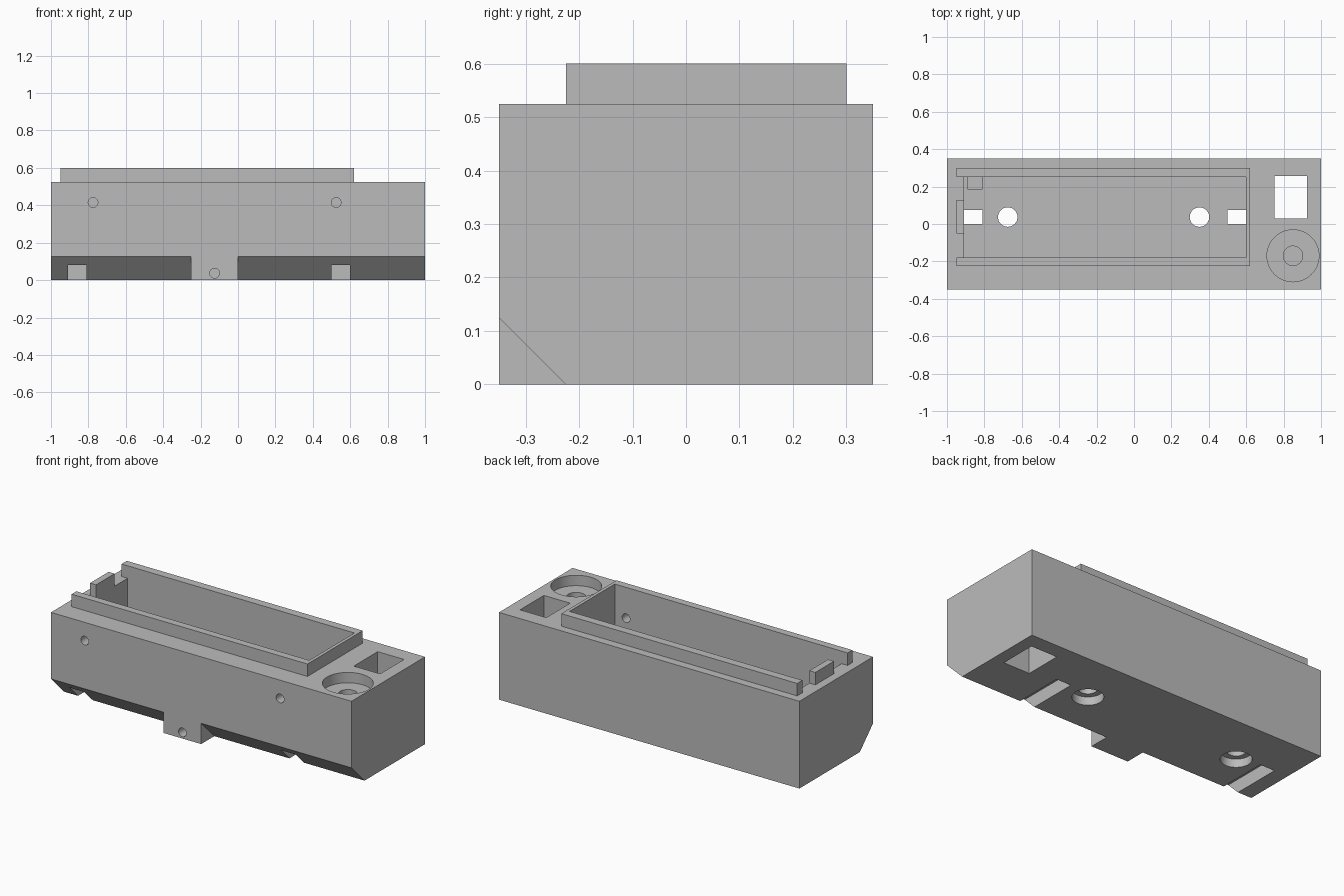
import bpy, bmesh, math

cube = bpy.data.objects.get("Cube")
if cube:
    bpy.data.objects.remove(cube, do_unlink=True)

grey = bpy.data.materials.new("plain grey")
grey.use_nodes = True
COLOUR = (0.5, 0.5, 0.5, 1)
grey.diffuse_color = COLOUR
grey.node_tree.nodes["Principled BSDF"].inputs["Base Color"].default_value = COLOUR


def prism(name, points, axis, lo, hi):
    """Extrude a 2D outline along an axis from lo to hi."""
    place = {"x": lambda a, b, t: (t, a, b),
             "y": lambda a, b, t: (a, t, b),
             "z": lambda a, b, t: (a, b, t)}[axis]
    bm = bmesh.new()
    low = [bm.verts.new(place(a, b, lo)) for a, b in points]
    high = [bm.verts.new(place(a, b, hi)) for a, b in points]
    bm.faces.new(low)
    bm.faces.new(high)
    n = len(points)
    for i in range(n):
        j = (i + 1) % n
        bm.faces.new((low[i], low[j], high[j], high[i]))
    bmesh.ops.recalc_face_normals(bm, faces=bm.faces)
    mesh = bpy.data.meshes.new(name)
    bm.to_mesh(mesh)
    bm.free()
    mesh.materials.append(grey)
    obj = bpy.data.objects.new(name, mesh)
    bpy.context.collection.objects.link(obj)
    return obj


def rect(x0, x1, y0, y1):
    return [(x0, y0), (x1, y0), (x1, y1), (x0, y1)]


def circle(cx, cy, r, n=48):
    return [(cx + r * math.cos(math.tau * i / n), cy + r * math.sin(math.tau * i / n))
            for i in range(n)]


def cut(target, points, axis, lo, hi):
    """Subtract a prism from the target and drop the cutter."""
    cutter = prism("cutter", points, axis, lo, hi)
    cutter.hide_render = True
    mod = target.modifiers.new("cut", "BOOLEAN")
    mod.operation, mod.solver, mod.object = "DIFFERENCE", "EXACT", cutter
    bpy.context.view_layer.update()
    graph = bpy.context.evaluated_depsgraph_get()
    mesh = bpy.data.meshes.new_from_object(target.evaluated_get(graph))
    target.modifiers.clear()
    target.data = mesh
    bpy.data.objects.remove(cutter, do_unlink=True)


FLOOR, TOP, RIM_TOP = 0.125, 0.525, 0.6
body = prism("body", rect(-1, 1, -0.35, 0.35), "z", 0, TOP)

# Sloped lower front edge, leaving a square tab in the middle
slope = [(-0.4, 0.175), (-0.4, -0.05), (-0.175, -0.05)]
for x0, x1 in ((-1.1, -0.25), (0, 1.1)):
    cut(body, slope, "x", x0, x1)

# Main compartment
cut(body, rect(-0.91, 0.6, -0.18, 0.25), "z", FLOOR, 0.7)

# Cable channels under the floor that turn up into the compartment
channel = [(-0.4, -0.05), (0.075, -0.05), (0.075, 0.2), (0, 0.2), (0, 0.08), (-0.4, 0.08)]
for x0, x1 in ((-0.908, -0.81), (0.5, 0.598)):
    cut(body, channel, "x", x0, x1)

# Screw holes with wide recesses below
for x in (-0.675, 0.35):
    cut(body, circle(x, 0.037, 0.085), "z", -0.05, 0.05)
    cut(body, circle(x, 0.037, 0.052), "z", -0.05, 0.2)

# Square through hole and stepped round socket
cut(body, rect(0.75, 0.925, 0.03, 0.257), "z", -0.1, 0.7)
cut(body, circle(0.85, -0.17, 0.139), "z", TOP - 0.0625, 0.7)
cut(body, circle(0.85, -0.17, 0.052), "z", 0.25, 0.7)

# Small pin holes in the front
for x, z, depth in ((-0.775, 0.415, -0.1), (0.525, 0.415, -0.1), (-0.125, 0.037, -0.1)):
    cut(body, circle(x, z, 0.026, 32), "y", -0.4, depth)

# Raised rim, open on the right, with a short end tab
outline = [(-0.95, -0.225), (0.62, -0.225), (0.62, 0.3), (-0.95, 0.3),
           (-0.95, 0.25), (0.6, 0.25), (0.6, -0.18), (-0.95, -0.18)]
rim = prism("rim", outline, "z", TOP, RIM_TOP)
tab = prism("end_tab", rect(-0.95, -0.91, -0.05, 0.127), "z", TOP, RIM_TOP)

# Small post inside the compartment
post = prism("inner_post", rect(-0.89, -0.81, 0.185, 0.25), "z", FLOOR, 0.25)

bpy.ops.object.select_all(action="DESELECT")
body.select_set(True)
bpy.context.view_layer.objects.active = body
bpy.ops.object.shade_smooth_by_angle(angle=math.radians(30))
